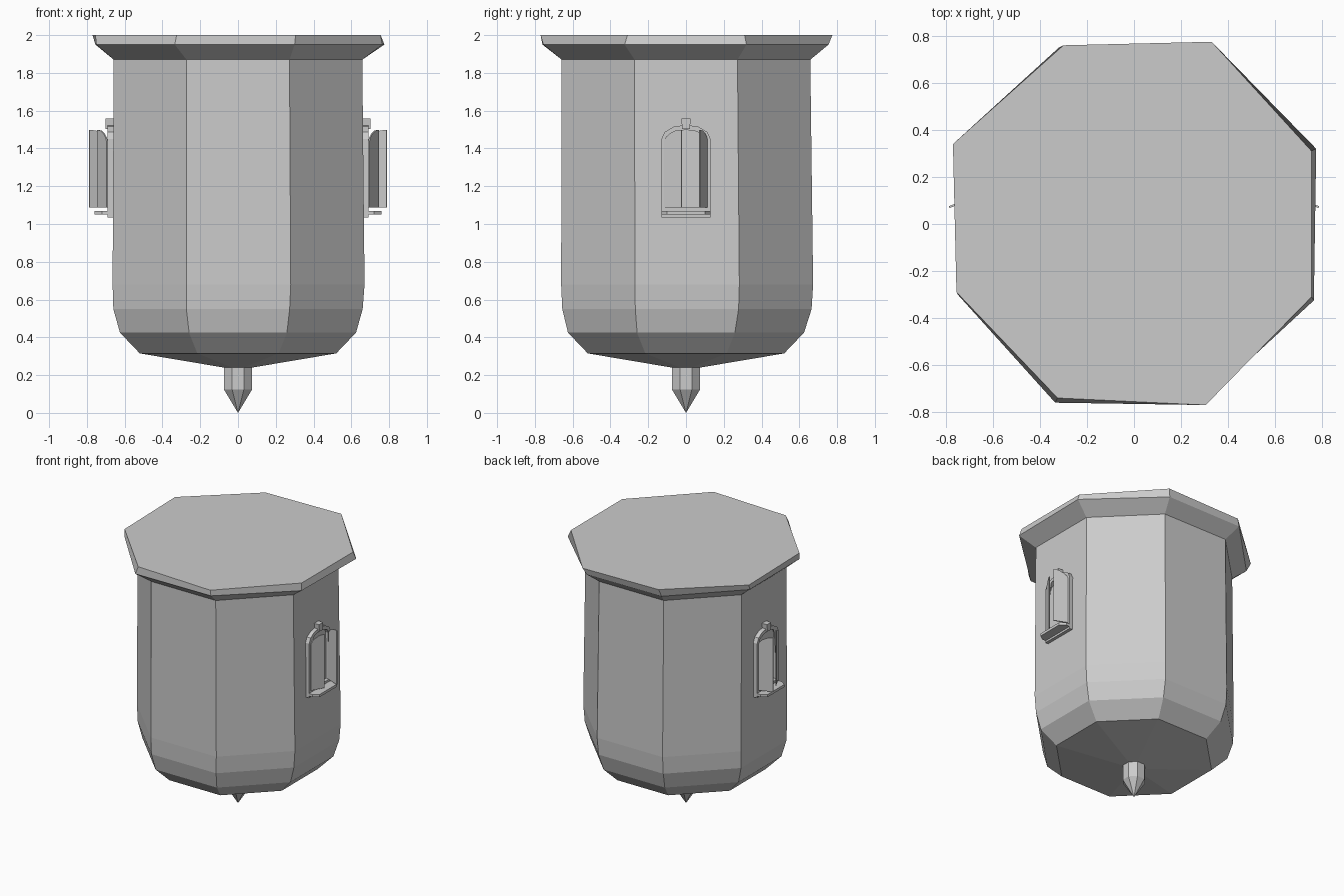
import bpy, bmesh, math
from mathutils import Vector

if "Cube" in bpy.data.objects:
    bpy.data.objects.remove(bpy.data.objects["Cube"])


def finish(name, bm, mirror=False):
    bmesh.ops.recalc_face_normals(bm, faces=bm.faces)
    me = bpy.data.meshes.new(name)
    bm.to_mesh(me)
    bm.free()
    ob = bpy.data.objects.new(name, me)
    bpy.context.collection.objects.link(ob)
    if mirror:
        ob.modifiers.new("both_sides", 'MIRROR').use_axis[0] = True
    return ob


def octagon(apothem, z, dx=0.0, dy=0.0):
    r = apothem / math.cos(math.pi / 8)
    return [(r * math.cos(math.pi / 8 + i * math.pi / 4) + dx,
             r * math.sin(math.pi / 8 + i * math.pi / 4) + dy, z) for i in range(8)]


def loft(name, rings):
    bm = bmesh.new()
    loops = [[bm.verts.new(p) for p in ring] for ring in rings]
    for a, b in zip(loops, loops[1:]):
        for i in range(8):
            j = (i + 1) % 8
            bm.faces.new((a[i], a[j], b[j], b[i]))
    bm.faces.new(loops[0])
    bm.faces.new(loops[-1])
    bmesh.ops.remove_doubles(bm, verts=bm.verts, dist=0.0005)
    return finish(name, bm)


def prism(name, pts, offset):
    bm = bmesh.new()
    a = [bm.verts.new(p) for p in pts]
    b = [bm.verts.new(Vector(p) + Vector(offset)) for p in pts]
    n = len(a)
    bm.faces.new(a)
    bm.faces.new(b)
    for i in range(n):
        bm.faces.new((a[i], a[(i + 1) % n], b[(i + 1) % n], b[i]))
    bmesh.ops.triangulate(bm, faces=[f for f in bm.faces if len(f.verts) > 4])
    return finish(name, bm, mirror=True)


# Octagonal wall, tapering underside and slightly uneven flared eave
eave_low = [(.775, .32), (.31, .755), (-.32, .75), (-.755, .31),
            (-.75, -.30), (-.335, -.76), (.30, -.755), (.765, -.325)]
eave_top = [(.755, .31), (.33, .775), (-.30, .76), (-.77, .34),
            (-.755, -.29), (-.325, -.74), (.305, -.77), (.755, -.31)]
loft("turret_body", [
    octagon(.075, .24), octagon(.52, .315), octagon(.625, .425),
    octagon(.66, .55, 0, .005), octagon(.667, .68, .003, .006), octagon(.658, 1.87),
    [(x, y, 1.95) for x, y in eave_low], [(x, y, 2.0) for x, y in eave_top]])

# Pointed drop finial
loft("drop_finial", [octagon(.0001, 0), octagon(.075, .125), octagon(.075, .25)])


# Arched window frame, on both sides
def arch(w, spring, top, bottom, steps=6):
    pts = [(w * math.cos(math.pi * i / steps),
            spring + (top - spring) * math.sin(math.pi * i / steps)) for i in range(steps + 1)]
    return [(w, bottom)] + pts + [(-w, bottom)]


outer = arch(.13, 1.45, 1.525, 1.035)
inner = arch(.112, 1.44, 1.498, 1.085)
prism("window_frame", [(.64, y, z) for y, z in outer + inner[::-1]], (.052, 0, 0))
prism("frame_base", [(.64, y, z) for y, z in
                     [(-.13, 1.035), (.13, 1.035), (.13, 1.088), (-.13, 1.088)]], (.051, 0, 0))

# Keystone and sill
prism("keystone", [(.64, y, z) for y, z in
                   [(-.02, 1.503), (.02, 1.503), (.025, 1.558), (-.025, 1.558)]], (.062, 0, 0))
prism("window_sill", [(.66, -.13, 1.05), (.72, -.13, 1.05), (.76, -.10, 1.05),
                      (.76, .10, 1.05), (.72, .13, 1.05), (.66, .13, 1.05)], (0, 0, .02))


# Two arched shutters, one ajar and one wide open
def shutter(name, hinge, free):
    h, f = Vector(hinge), Vector(free)
    d = f - h
    normal = Vector((d.y, -d.x)).normalized() * .008
    outline = [(0, 1.088), (1, 1.088), (1, 1.498), (.65, 1.495), (.3, 1.478), (.1, 1.46), (0, 1.44)]
    pts = [(h.x + d.x * t, h.y + d.y * t, z) for t, z in outline]
    prism(name, pts, (normal.x, normal.y, 0))


shutter("shutter_ajar", (.69, -.112), (.74, -.02))
shutter("shutter_open", (.69, .115), (.788, .075))
